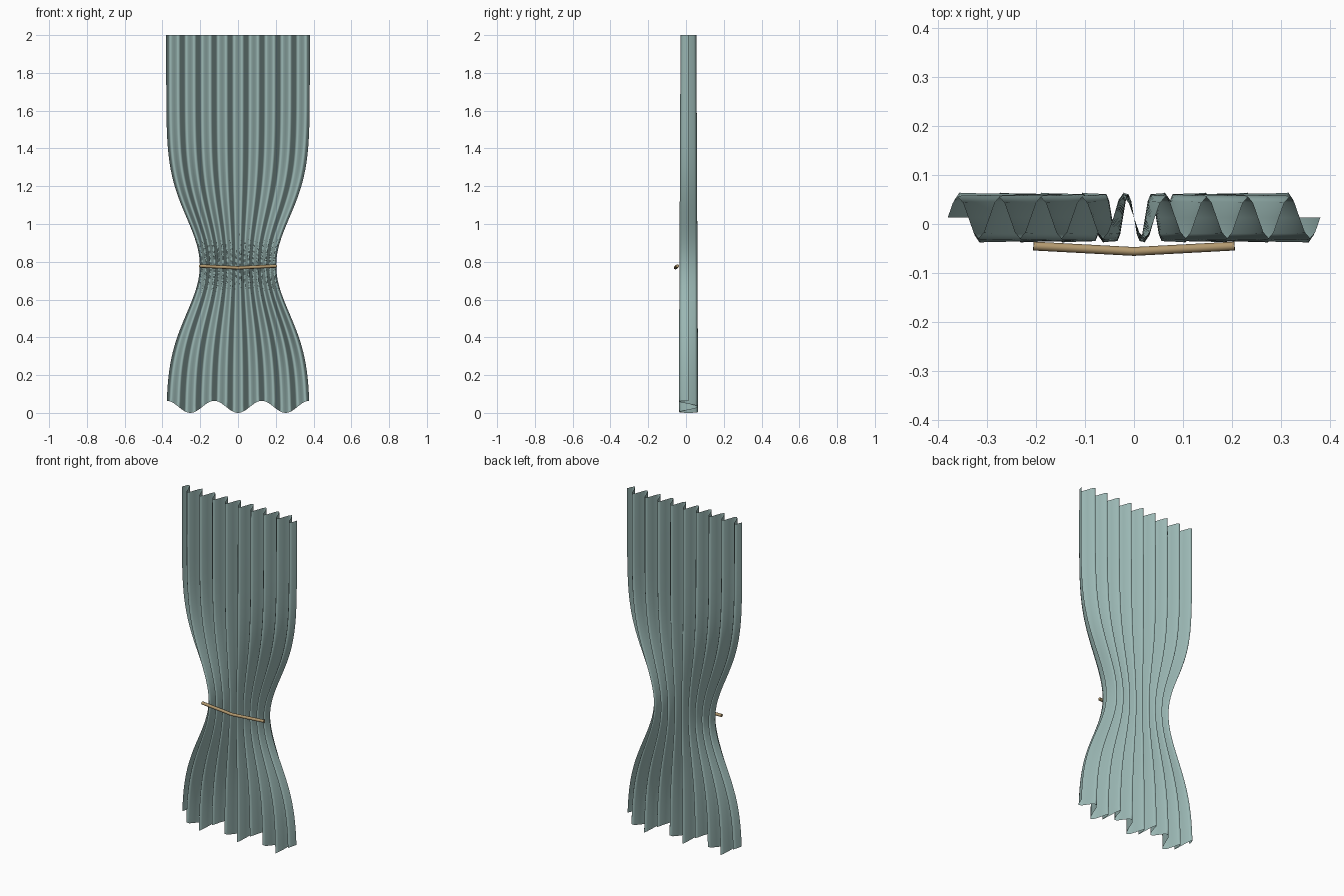
import bpy, math

if "Cube" in bpy.data.objects:
    bpy.data.objects.remove(bpy.data.objects["Cube"])


def material(name, rgb):
    m = bpy.data.materials.new(name)
    m.diffuse_color = (*rgb, 1)
    m.use_nodes = True
    m.node_tree.nodes["Principled BSDF"].inputs["Base Color"].default_value = m.diffuse_color
    return m


# Curtain: pleated sheet, pinched at the waist, scalloped hem
PLEATS, COLS, ROWS = 9, 72, 60
verts, faces = [], []
for j in range(ROWS + 1):
    t = j / ROWS
    for i in range(COLS + 1):
        u = i / COLS - 0.5
        hem = 0.032 - 0.032 * math.cos(6 * math.pi * u)
        z = hem + (2 - hem) * t
        half = 0.38 - 0.178 * math.exp(-((z - 0.78) / 0.358) ** 2)
        depth = 0.051 - 0.009 * t
        y = 0.013 - depth * math.sin(2 * math.pi * PLEATS * u)
        verts.append((2 * half * u, y, z))
w = COLS + 1
for j in range(ROWS):
    for i in range(COLS):
        a = j * w + i
        faces.append((a, a + 1, a + w + 1, a + w))
mesh = bpy.data.meshes.new("curtain")
mesh.from_pydata(verts, [], faces)
mesh.shade_smooth()
mesh.materials.append(material("teal_cloth", (0.33, 0.48, 0.46)))
curtain = bpy.data.objects.new("curtain", mesh)
bpy.context.collection.objects.link(curtain)

# Tieback: thin cord sagging across the front of the waist
curve = bpy.data.curves.new("tieback", "CURVE")
curve.dimensions = "3D"
curve.bevel_depth = 0.009
curve.bevel_resolution = 2
curve.use_fill_caps = True
spline = curve.splines.new("POLY")
spline.points.add(2)
for p, co in zip(spline.points, [(-0.205, -0.045, 0.778), (0, -0.056, 0.768), (0.205, -0.045, 0.778)]):
    p.co = (*co, 1)
curve.materials.append(material("tan_cord", (0.45, 0.32, 0.16)))
tieback = bpy.data.objects.new("tieback", curve)
bpy.context.collection.objects.link(tieback)
